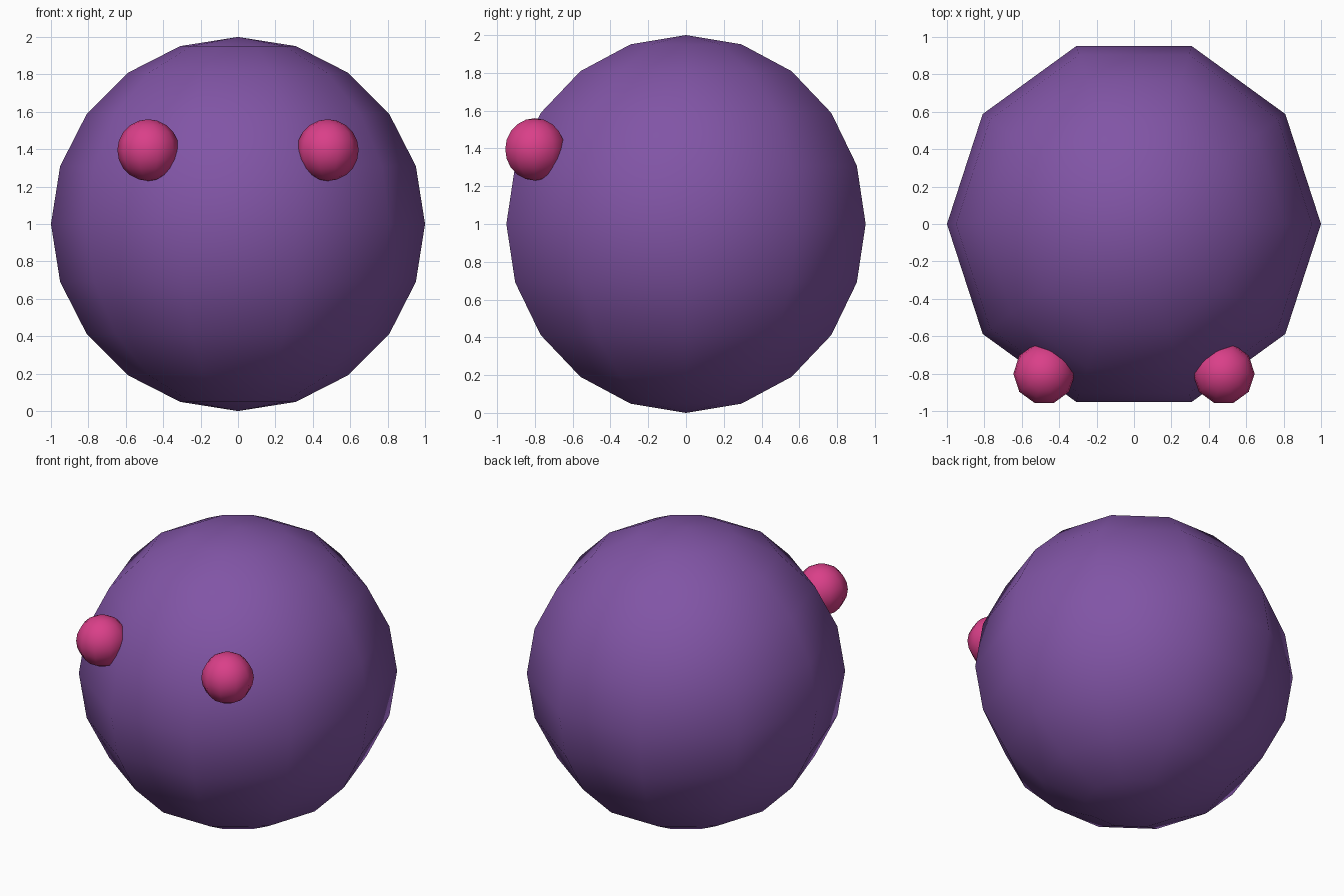
import bpy, bmesh
from math import sin, cos, pi, tau

if "Cube" in bpy.data.objects:
    bpy.data.objects.remove(bpy.data.objects["Cube"])


def material(name, color):
    mat = bpy.data.materials.new(name)
    mat.diffuse_color = (*color, 1)
    mat.use_nodes = True
    mat.node_tree.nodes["Principled BSDF"].inputs["Base Color"].default_value = mat.diffuse_color
    return mat


def ball(name, center, radius, mat, sides=10, rings=10):
    # Half-circle profile spun around z, first vertex column on the x axis
    bm = bmesh.new()
    arc = [bm.verts.new((radius * sin(pi * i / rings), 0, radius * cos(pi * i / rings)))
           for i in range(rings + 1)]
    edges = [bm.edges.new(pair) for pair in zip(arc, arc[1:])]
    bmesh.ops.spin(bm, geom=arc + edges, cent=(0, 0, 0), axis=(0, 0, 1),
                   angle=tau, steps=sides, use_duplicate=False)
    bmesh.ops.remove_doubles(bm, verts=bm.verts, dist=0.0005)
    bmesh.ops.recalc_face_normals(bm, faces=bm.faces)
    for face in bm.faces:
        face.smooth = True
    mesh = bpy.data.meshes.new(name)
    bm.to_mesh(mesh)
    bm.free()
    mesh.materials.append(mat)
    obj = bpy.data.objects.new(name, mesh)
    obj.location = center
    bpy.context.collection.objects.link(obj)
    return obj


purple = material("purple", (0.22, 0.09, 0.38))
pink = material("pink", (0.70, 0.05, 0.25))

# Large round body
ball("body", (0, 0, 1), 1, purple)

# Pair of eyes half sunk into the front
for side, label in ((-1, "left"), (1, "right")):
    ball(f"{label}_eye", (side * 0.48, -0.80, 1.395), 0.165, pink)
